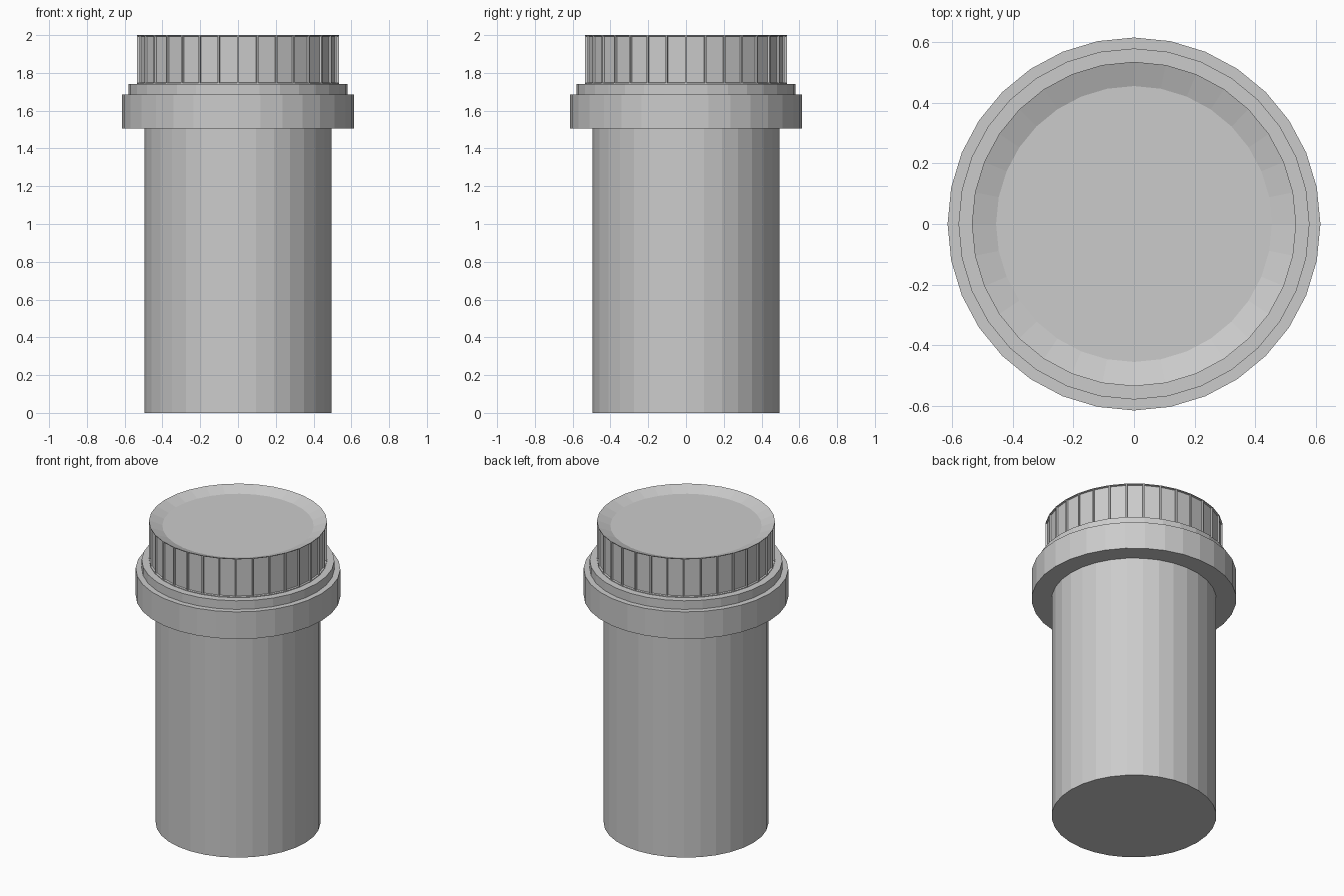
import bpy, bmesh
from math import sin, cos, tau

if "Cube" in bpy.data.objects:
    bpy.data.objects.remove(bpy.data.objects["Cube"])

SIDES = 32


def lathe(name, profile):
    """Spin (radius, z) points round z and close both ends with flat caps."""
    bm = bmesh.new()
    rings = [[bm.verts.new((r * cos(tau * i / SIDES), r * sin(tau * i / SIDES), z))
              for i in range(SIDES)] for r, z in profile]
    bands = []
    for low, high in zip(rings, rings[1:]):
        bands.append([bm.faces.new((low[i], low[(i + 1) % SIDES],
                                    high[(i + 1) % SIDES], high[i]))
                      for i in range(SIDES)])
    bm.faces.new(rings[0][::-1])
    bm.faces.new(rings[-1])
    return finish, bm, bands, name


def finish(bm, name):
    mesh = bpy.data.meshes.new(name)
    bm.to_mesh(mesh)
    bm.free()
    obj = bpy.data.objects.new(name, mesh)
    bpy.context.collection.objects.link(obj)
    return obj


# Jar body with the stepped collar
_, bm, _, name = lathe("jar_body", [(0.495, 0), (0.495, 1.505), (0.615, 1.505),
                                    (0.615, 1.685), (0.579, 1.685), (0.579, 1.742),
                                    (0.53, 1.742)])
finish(bm, name)

# Lid with a shallow dished top
_, bm, bands, name = lathe("lid", [(0.535, 1.742), (0.535, 2.0), (0.455, 1.97)])

# Recessed grip panels leave a thin rib at every corner
bm.normal_update()
bmesh.ops.inset_individual(bm, faces=bands[0], thickness=0.006, depth=0)
bmesh.ops.inset_individual(bm, faces=bands[0], thickness=0.004, depth=-0.01)
finish(bm, name)
